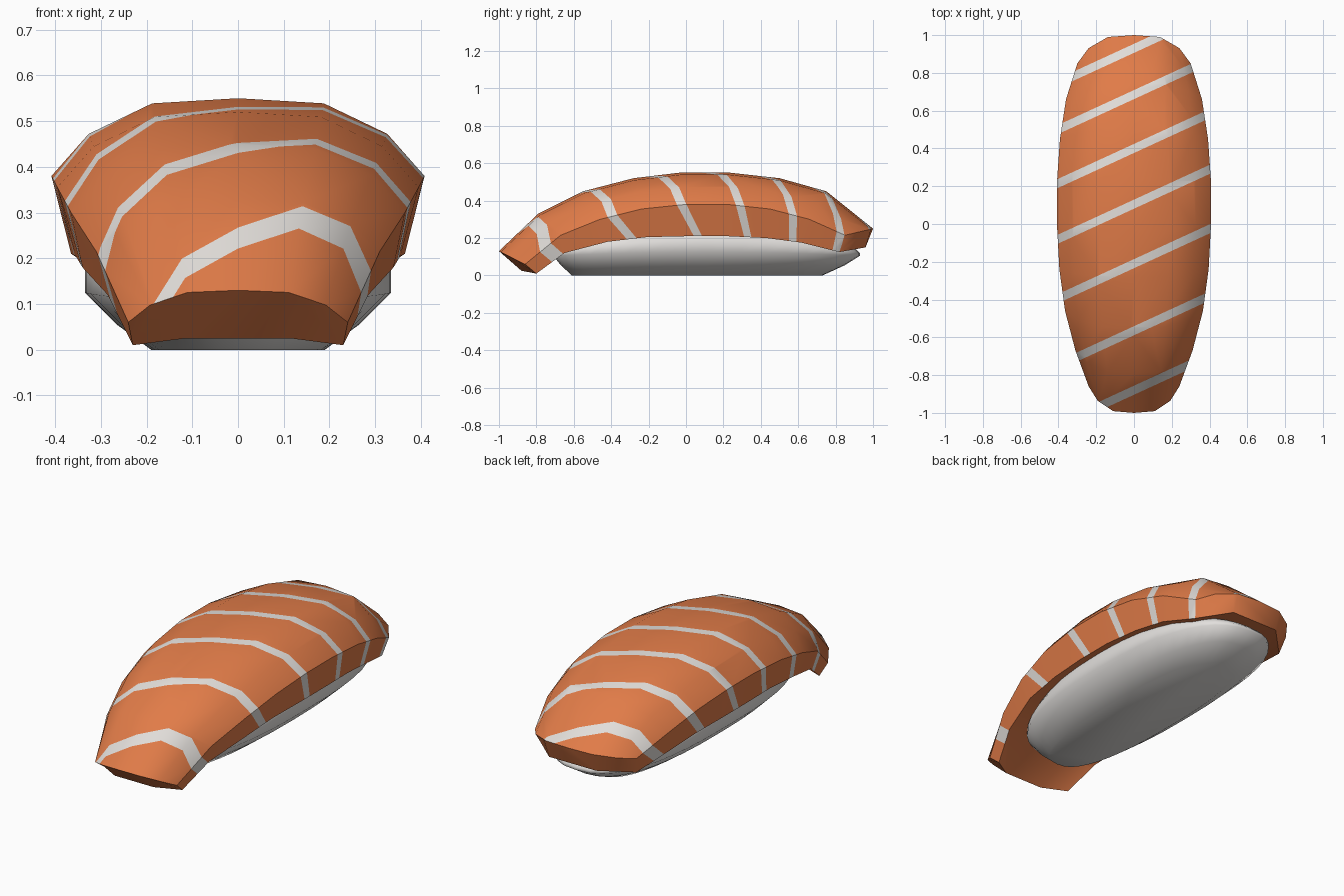
import bpy, bmesh, math
from mathutils import Vector

if "Cube" in bpy.data.objects:
    bpy.data.objects.remove(bpy.data.objects["Cube"])


def material(name, col):
    m = bpy.data.materials.new(name)
    m.diffuse_color = (*col, 1)
    m.use_nodes = True
    m.node_tree.nodes["Principled BSDF"].inputs["Base Color"].default_value = m.diffuse_color
    return m


orange = material("salmon orange", (0.75, 0.2, 0.065))
cream = material("stripe white", (0.76, 0.73, 0.70))
white = material("rice white", (0.76, 0.74, 0.72))


def finish(bm, name, mats, angle):
    bmesh.ops.recalc_face_normals(bm, faces=bm.faces[:])
    me = bpy.data.meshes.new(name)
    bm.to_mesh(me)
    bm.free()
    ob = bpy.data.objects.new(name, me)
    bpy.context.collection.objects.link(ob)
    for m in mats:
        me.materials.append(m)
    bpy.ops.object.select_all(action='DESELECT')
    ob.select_set(True)
    bpy.context.view_layer.objects.active = ob
    bpy.ops.object.shade_smooth_by_angle(angle=math.radians(angle))


# Salmon slice stations: centre y, z | side edge y, half width, z |
# lower edge y, half width, z | underside y, z
S = [(-1.00, .13, -.86, .24, .06, -.80, .23, .01, -.88, .025),
     (-.79, .33, -.67, .31, .215, -.65, .285, .12, -.68, .13),
     (-.55, .45, -.46, .365, .30, -.42, .34, .18, -.45, .20),
     (-.28, .52, -.24, .395, .355, -.21, .355, .205, -.21, .23),
     (-.03, .55, 0.0, .408, .38, .01, .365, .21, .01, .24),
     (.23, .55, .22, .408, .38, .22, .365, .21, .22, .24),
     (.50, .52, .45, .392, .355, .43, .35, .20, .43, .22),
     (.75, .45, .66, .36, .30, .62, .33, .175, .64, .19),
     (1.00, .25, .85, .30, .215, .82, .28, .125, .96, .15)]
T = (-1, -.8, -.46, 0, .46, .8, 1)

bm = bmesh.new()
group = bm.faces.layers.int.new("group")   # 0 top, 1 right, -1 left, 2 under/caps
rings = []
for yc, zc, ye, w, ze, yb, wb, zb, yi, zi in S:
    pts = []
    for t in T:
        k = abs(t) ** 3.5
        pts.append((t * w, yc + (ye - yc) * k, zc + (ze - zc) * k))
    pts += [(wb, yb, zb), (wb * .5, yi, zi), (-wb * .5, yi, zi), (-wb, yb, zb)]
    rings.append([bm.verts.new(p) for p in pts])
for a, b in zip(rings, rings[1:]):
    for i in range(11):
        j = (i + 1) % 11
        f = bm.faces.new((a[i], a[j], b[j], b[i]))
        f[group] = 0 if i < 6 else {6: 1, 10: -1}.get(i, 2)
for r in (rings[0], rings[-1]):
    for ids in ((0, 1, 10), (1, 2, 9, 10), (2, 3, 4, 8, 9), (4, 5, 7, 8), (5, 6, 7)):
        bm.faces.new([r[i] for i in ids])[group] = 2


def edge_at(y):
    """Half width and height of the side edge at a given y."""
    y = min(max(y, S[0][2]), S[-1][2])
    for p, q in zip(S, S[1:]):
        if y <= q[2]:
            u = (y - p[2]) / (q[2] - p[2])
            return p[3] + (q[3] - p[3]) * u, p[4] + (q[4] - p[4]) * u
    return S[-1][3], S[-1][4]


def stripe_plane(c, g):
    """Point and normal of a stripe border crossing x=0 at y=c, for a face group."""
    if g == 0:
        return Vector((0, c, 0)), Vector((-.46, 1, 0))
    y, z = c, 0
    for _ in range(8):
        w, z = edge_at(y)
        y = c + .46 * g * w
    return Vector((0, y, z)), Vector((0, 1, .5 * g - .9 * y))


# Cut slanted fat stripes into the top and both sides
for c in (-.88, -.565, -.21, .105, .40, .685, .93):
    for g in (0, 1, -1):
        planes = [stripe_plane(c + d, g) for d in (-.024, .024)]
        for co, no in planes:
            fs = [f for f in bm.faces if f[group] == g]
            geom = list({e for f in fs for e in f.edges}) + fs \
                + list({v for f in fs for v in f.verts})
            bmesh.ops.bisect_plane(bm, geom=geom, plane_co=co, plane_no=no, dist=1e-5)
        for f in bm.faces:
            if f[group] == g:
                m = f.calc_center_median()
                (c0, n0), (c1, n1) = planes
                if (m - c0).dot(n0) > 0 > (m - c1).dot(n1):
                    f.material_index = 1
finish(bm, "salmon_slice", [orange, cream], 35)

# Rice block: stacked rounded rings, upper ones drooping towards the ends
# half width, front y, back y, z in the middle, droop at the ends
R = [(.19, -.61, .73, 0, 0), (.265, -.67, .85, .055, 0),
     (.335, -.71, .93, .125, .02), (.335, -.71, .93, .19, .07), (.31, -.69, .91, .25, .11)]
N = 40
bm = bmesh.new()
rings = []
for rx, y0, y1, z, droop in R:
    ring = []
    for i in range(N):
        a = 2 * math.pi * i / N
        c, s = [math.copysign(abs(v) ** .8, v) for v in (math.cos(a), math.sin(a))]
        ring.append(bm.verts.new((rx * c, (y0 + y1) / 2 + (y1 - y0) / 2 * s, z - droop * s * s)))
    rings.append(ring)
for a, b in zip(rings, rings[1:]):
    for i in range(N):
        j = (i + 1) % N
        bm.faces.new((a[i], a[j], b[j], b[i]))
bm.faces.new(rings[0])
# hidden top, bridged across so it follows the arch
top = rings[-1]
for i in range(-N // 4, N // 4):
    q = [top[i % N], top[(i + 1) % N], top[(N // 2 - i - 1) % N], top[(N // 2 - i) % N]]
    bm.faces.new(list(dict.fromkeys(q)))
finish(bm, "rice_block", [white], 60)
